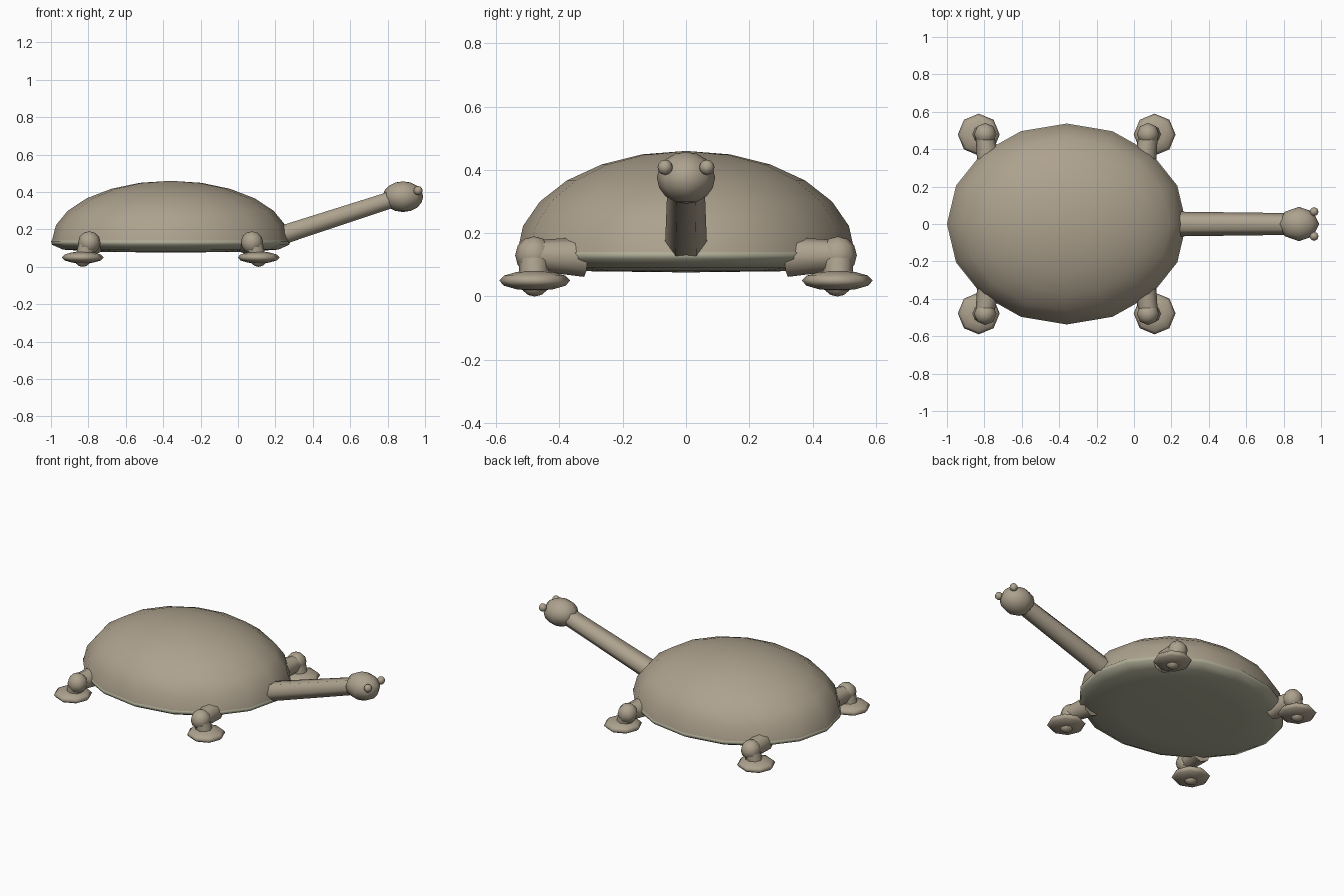
import bpy
import bmesh
from math import pi, cos, sin
from mathutils import Vector, Matrix

cube = bpy.data.objects.get("Cube")
if cube:
    bpy.data.objects.remove(cube, do_unlink=True)


def material(name, rgb):
    m = bpy.data.materials.new(name)
    m.use_nodes = True
    m.diffuse_color = (*rgb, 1)
    m.node_tree.nodes["Principled BSDF"].inputs["Base Color"].default_value = (*rgb, 1)
    return m


TAN = material("warm tan", (0.42, 0.36, 0.27))
PALE = material("pale olive", (0.43, 0.42, 0.31))
CENTRE = -0.36  # x of the shell's middle


def finish(name, bm, mat):
    """Turn a bmesh into a smooth object; end caps stay flat."""
    bmesh.ops.recalc_face_normals(bm, faces=bm.faces)
    for f in bm.faces:
        f.smooth = len(f.verts) < 5
    me = bpy.data.meshes.new(name)
    bm.to_mesh(me)
    bm.free()
    me.materials.append(mat)
    ob = bpy.data.objects.new(name, me)
    bpy.context.collection.objects.link(ob)
    return ob


def ball(name, loc, radii, segments=8, rings=6, mat=TAN, cut_below=False):
    bm = bmesh.new()
    bmesh.ops.create_uvsphere(bm, u_segments=segments, v_segments=rings, radius=1)
    if cut_below:
        low = [v for v in bm.verts if v.co.z < -0.01]
        bmesh.ops.delete(bm, geom=low, context='VERTS')
    bm.transform(Matrix.Translation(loc) @ Matrix.Diagonal((*radii, 1)))
    return finish(name, bm, mat)


def limb(name, start, end, r1, r2, sides=8, flatten=1.0):
    """Capped tapered tube between two points."""
    a, b = Vector(start), Vector(end)
    d = b - a
    side = Vector((0, 1, 0)) if abs(d.normalized().y) < 0.8 else Vector((1, 0, 0))
    up = d.cross(side).normalized()
    side = up.cross(d).normalized()
    bm = bmesh.new()
    loops = []
    for p, r in ((a, r1), (b, r2)):
        loops.append([bm.verts.new(p + side * r * cos(2 * pi * i / sides)
                                   + up * r * flatten * sin(2 * pi * i / sides))
                      for i in range(sides)])
    for i in range(sides):
        j = (i + 1) % sides
        bm.faces.new((loops[0][i], loops[0][j], loops[1][j], loops[1][i]))
    for ring in loops:
        bm.faces.new(ring)
    return finish(name, bm, TAN)


# Domed shell
ball("shell", (CENTRE, 0, 0.14), (0.635, 0.533, 0.32), 16, 12, cut_below=True)

# Belly plate: shallow lathed dish closing the shell
bm = bmesh.new()
profile = [(0.97, 0.145), (1.0, 0.138), (0.99, 0.118), (0.9, 0.092), (0.6, 0.08)]
rings = [[bm.verts.new((CENTRE + 0.64 * r * cos(2 * pi * i / 16),
                        0.537 * r * sin(2 * pi * i / 16), z)) for i in range(16)]
         for r, z in profile]
for lower, upper in zip(rings, rings[1:]):
    for i in range(16):
        j = (i + 1) % 16
        bm.faces.new((lower[i], lower[j], upper[j], upper[i]))
tip = bm.verts.new((CENTRE, 0, 0.076))
for i in range(16):
    bm.faces.new((rings[-1][i], rings[-1][(i + 1) % 16], tip))
bm.faces.new(rings[0])
finish("belly_plate", bm, PALE)

# Four legs, mirrored about the shell's middle
for sx, end in ((1, "front"), (-1, "rear")):
    for sy, flank in ((1, "left"), (-1, "right")):
        tag = f"{end}_{flank}"

        def at(dx, y, z):
            return (CENTRE + sx * dx, sy * y, z)

        limb(tag + "_thigh", at(0.415, 0.32, 0.125), at(0.44, 0.485, 0.13), 0.063, 0.048)
        ball(tag + "_knee", at(0.435, 0.48, 0.13), (0.06, 0.06, 0.06))
        limb(tag + "_shin", at(0.44, 0.48, 0.13), at(0.465, 0.48, 0.045), 0.05, 0.045)
        ball(tag + "_foot", at(0.47, 0.478, 0.05), (0.112, 0.112, 0.032))
        ball(tag + "_heel", at(0.47, 0.478, 0.035), (0.042, 0.042, 0.035))

# Neck and head
limb("neck", (0.15, 0, 0.142), (0.86, 0, 0.372), 0.067, 0.058, sides=6, flatten=0.88)
ball("head", (0.882, 0, 0.375), (0.108, 0.092, 0.082), 8, 8)

# Eyes
for sy, flank in ((1, "left"), (-1, "right")):
    ball(flank + "_eye", (0.963, sy * 0.066, 0.408), (0.024, 0.024, 0.024))
